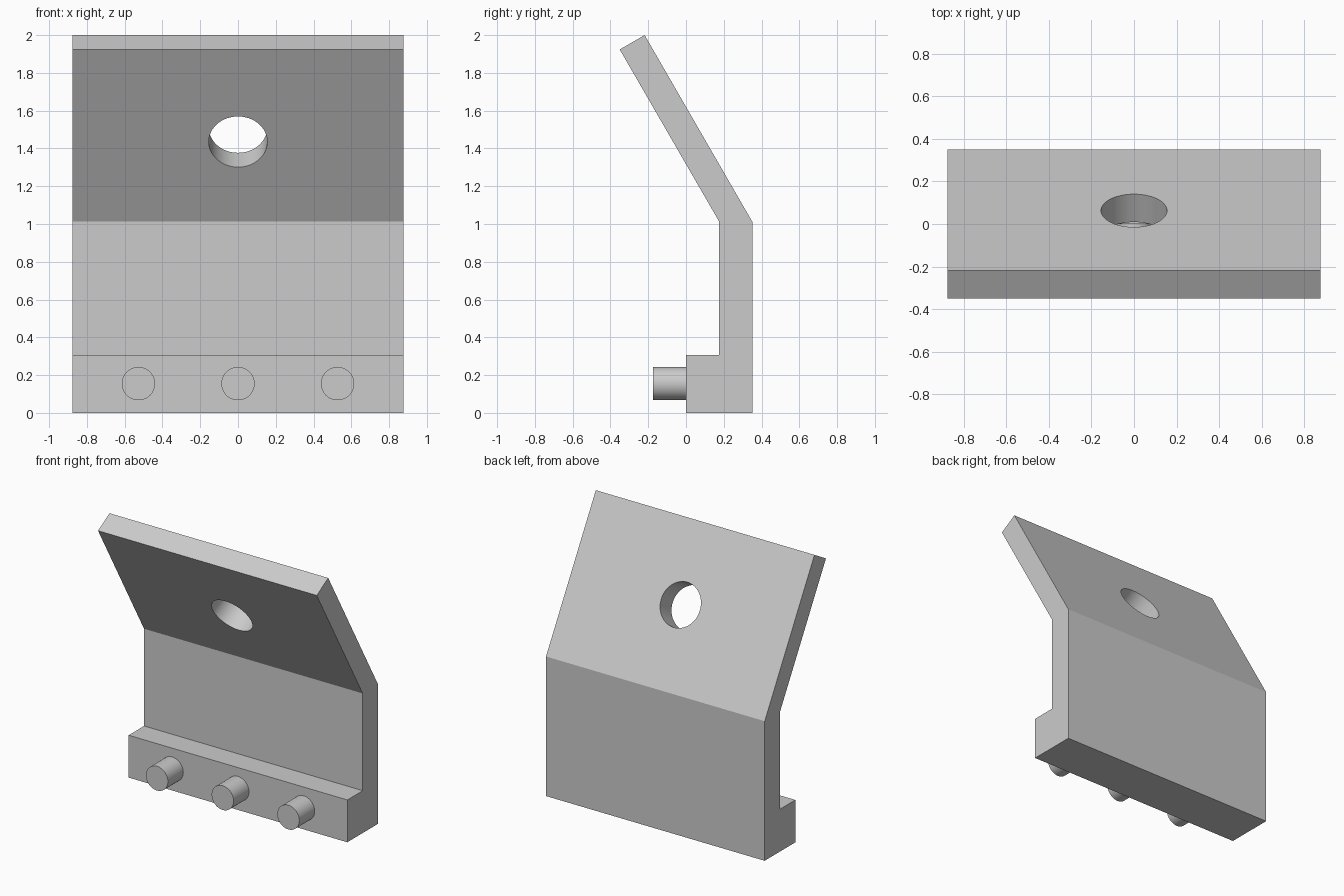
import bpy, bmesh, math
from mathutils import Vector, Matrix

cube = bpy.data.objects.get("Cube")
if cube:
    bpy.data.objects.remove(cube, do_unlink=True)

HALF_WIDTH = 0.877
TILT = math.radians(30)
THICK = 0.1515

grey = bpy.data.materials.new("light_grey")
grey.use_nodes = True
colour = (0.6, 0.6, 0.6, 1)
grey.diffuse_color = colour
grey.node_tree.nodes["Principled BSDF"].inputs["Base Color"].default_value = colour


def add_object(name, bm):
    bmesh.ops.recalc_face_normals(bm, faces=bm.faces)
    mesh = bpy.data.meshes.new(name)
    bm.to_mesh(mesh)
    bm.free()
    mesh.materials.append(grey)
    obj = bpy.data.objects.new(name, mesh)
    bpy.context.collection.objects.link(obj)
    return obj


def cylinder(name, radius, depth, centre, axis):
    bm = bmesh.new()
    turn = Vector((0, 0, 1)).rotation_difference(Vector(axis)).to_matrix().to_4x4()
    bmesh.ops.create_cone(bm, cap_ends=True, segments=64, radius1=radius, radius2=radius,
                          depth=depth, matrix=Matrix.Translation(centre) @ turn)
    return add_object(name, bm)


def smooth(obj):
    bpy.ops.object.select_all(action="DESELECT")
    obj.select_set(True)
    bpy.context.view_layer.objects.active = obj
    bpy.ops.object.shade_smooth_by_angle(angle=math.radians(25))


# Bent plate with a thicker foot: side profile (y, z) swept across the width
profile = [(0, 0), (0.351, 0), (0.351, 1.012), (-0.219, 2.0), (-0.351, 1.924),
           (0.176, 1.012), (0.176, 0.307), (0, 0.307)]
bm = bmesh.new()
side = bm.faces.new([bm.verts.new((-HALF_WIDTH, y, z)) for y, z in profile])
swept = bmesh.ops.extrude_face_region(bm, geom=[side], use_keep_orig=True)
bmesh.ops.translate(bm, vec=(2 * HALF_WIDTH, 0, 0),
                    verts=[v for v in swept["geom"] if isinstance(v, bmesh.types.BMVert)])
bracket = add_object("bent_bracket", bm)

# Round hole, square to the tilted panel
normal = Vector((0, math.cos(TILT), math.sin(TILT)))
hole_centre = Vector((0, -0.069, 1.435)) + normal * THICK / 2
cutter = cylinder("hole_cutter", 0.155, 0.6, hole_centre, normal)
cutter.hide_render = True
bpy.context.view_layer.objects.active = bracket
cut = bracket.modifiers.new("panel_hole", "BOOLEAN")
cut.operation = "DIFFERENCE"
cut.solver = "EXACT"
cut.object = cutter
bpy.ops.object.modifier_apply(modifier=cut.name)
bpy.data.objects.remove(cutter, do_unlink=True)
smooth(bracket)

# Three pegs along the front of the foot
for label, x in (("right", -0.527), ("middle", 0), ("left", 0.527)):
    smooth(cylinder(label + "_peg", 0.088, 0.186, (x, -0.083, 0.155), (0, -1, 0)))
